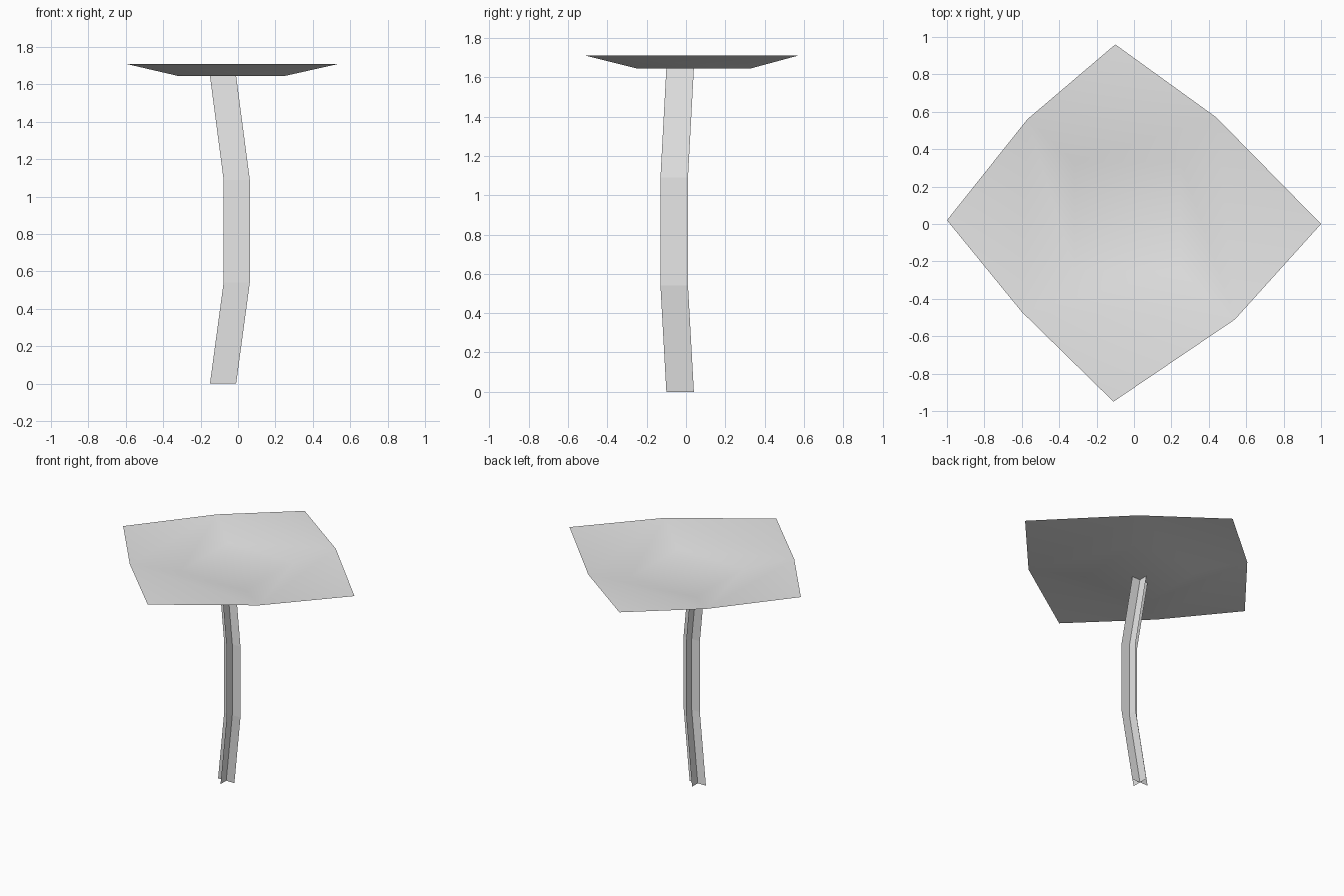
import bpy

cube = bpy.data.objects.get("Cube")
if cube:
    bpy.data.objects.remove(cube, do_unlink=True)

grey = bpy.data.materials.new("plain_grey")
grey.use_nodes = True
grey.diffuse_color = (0.8, 0.8, 0.8, 1)
grey.node_tree.nodes["Principled BSDF"].inputs["Base Color"].default_value = (0.8, 0.8, 0.8, 1)


def sheet(name, verts, faces, smooth=False):
    mesh = bpy.data.meshes.new(name)
    mesh.from_pydata(verts, [], faces)
    mesh.materials.append(grey)
    mesh.polygons.foreach_set("use_smooth", [smooth] * len(faces))
    mesh.update()
    obj = bpy.data.objects.new(name, mesh)
    bpy.context.scene.collection.objects.link(obj)
    return obj


# Canopy: irregular diamond rim, sunken into a shallow dish
RIM_Z, DISH_Z = 1.71, 1.645
rim = [(-1, 0.02), (-0.60, -0.47), (-0.11, -0.95), (0.54, -0.51),
       (1, 0), (0.44, 0.57), (-0.10, 0.96), (-0.57, 0.56)]
dish = [(-0.32, -0.25), (0.25, -0.25), (0.25, 0.33), (-0.32, 0.33)]
verts = [(x, y, RIM_Z) for x, y in rim] + [(x, y, DISH_Z) for x, y in dish]
mids = [1, 3, 5, 7]
faces = [(8, 9, 10, 11)]
for i in range(4):
    j = (i + 1) % 4
    faces.append((mids[i], mids[j], 8 + j, 8 + i))              # sloping side
    faces.append((mids[i], (mids[i] + 1) % 8, mids[j]))         # flat corner
sheet("canopy", verts, faces, smooth=True)

# Stem: two crossed vertical sheets that bend along the height
HALF = 0.07
path = [(-0.08, -0.03, 0), (-0.007, -0.06, 0.54),
        (-0.007, -0.06, 1.09), (-0.08, -0.03, DISH_Z)]
for name, dx, dy in (("stem_sheet_wide", HALF, 0), ("stem_sheet_deep", 0, HALF)):
    verts = [(x + s * dx, y + s * dy, z) for x, y, z in path for s in (-1, 1)]
    faces = [(2 * i, 2 * i + 1, 2 * i + 3, 2 * i + 2) for i in range(len(path) - 1)]
    sheet(name, verts, faces)
